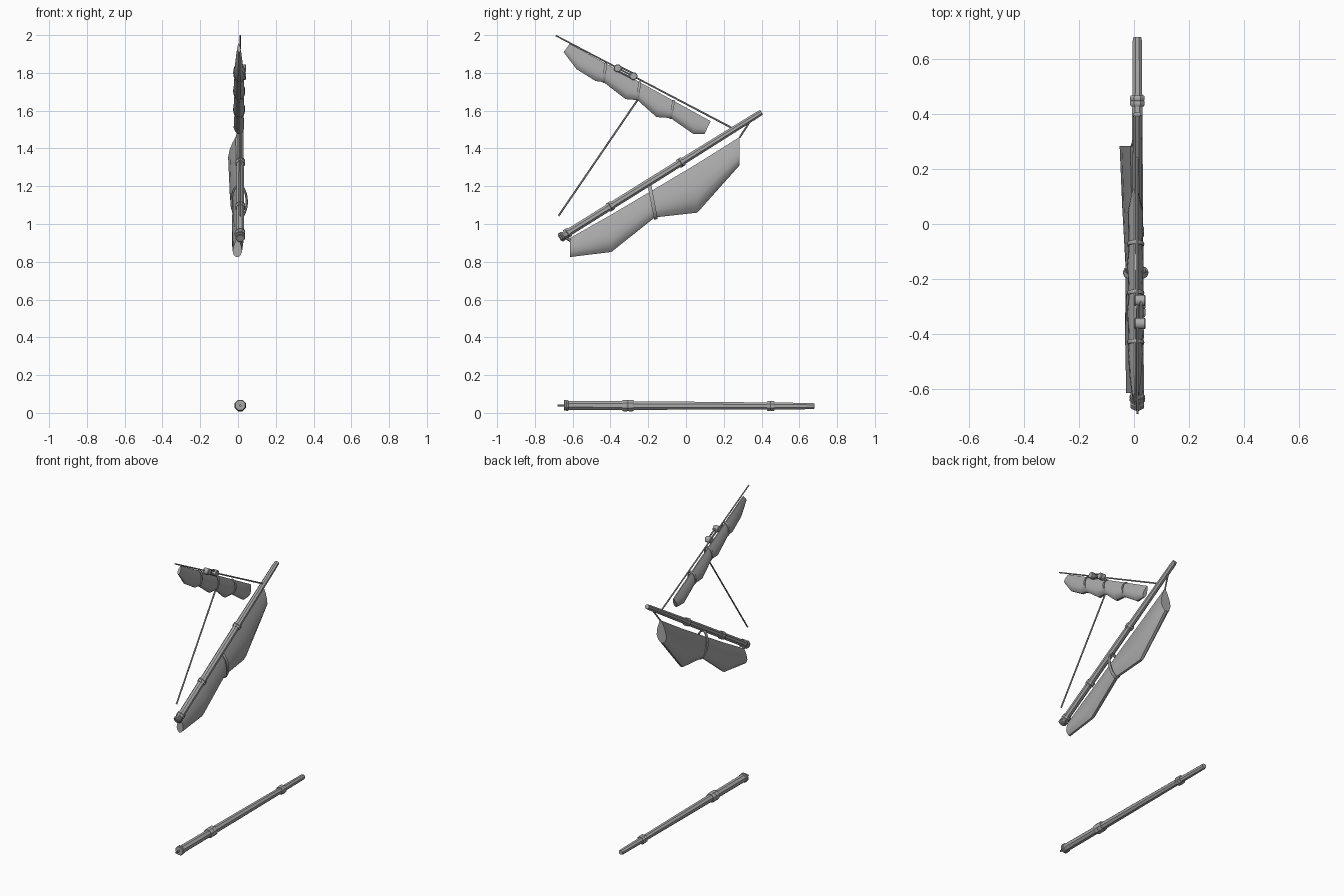
import bpy, bmesh, math
from mathutils import Vector

if "Cube" in bpy.data.objects:
    bpy.data.objects.remove(bpy.data.objects["Cube"])

grey = bpy.data.materials.new("weathered grey")
grey.diffuse_color = (0.40, 0.40, 0.40, 1)
grey.use_nodes = True
grey.node_tree.nodes["Principled BSDF"].inputs["Base Color"].default_value = grey.diffuse_color
X = 0.012  # centre plane of the spars


def finish(name, bm, angle=35):
    bmesh.ops.recalc_face_normals(bm, faces=bm.faces[:])
    me = bpy.data.meshes.new(name)
    bm.to_mesh(me)
    bm.free()
    ob = bpy.data.objects.new(name, me)
    bpy.context.collection.objects.link(ob)
    me.materials.append(grey)
    bpy.ops.object.select_all(action='DESELECT')
    ob.select_set(True)
    bpy.context.view_layer.objects.active = ob
    bpy.ops.object.shade_smooth_by_angle(angle=math.radians(angle))
    return ob


def skin(name, rings, closed=False, angle=35):
    """Bridge equal rings of points; cap the ends unless closed."""
    bm = bmesh.new()
    vs = [[bm.verts.new(p) for p in r] for r in rings]
    n = len(vs[0])
    for a, b in zip(vs, vs[1:] + (vs[:1] if closed else [])):
        for i in range(n):
            j = (i + 1) % n
            bm.faces.new((a[i], a[j], b[j], b[i]))
    if not closed:
        bm.faces.new(vs[0])
        bm.faces.new(vs[-1])
    return finish(name, bm, angle)


def rod(name, a, b, profile, sides=8):
    """Turned rod from a to b; profile holds (fraction, radius)."""
    a, b = Vector(a), Vector(b)
    q = (b - a).to_track_quat('Z', 'Y')
    rings = []
    for t, r in profile:
        c = a.lerp(b, t)
        rings.append([c + q @ Vector((r * math.cos(k), r * math.sin(k), 0))
                      for k in (2 * math.pi * (i + 0.5) / sides for i in range(sides))])
    return skin(name, rings)


def collar(name, a, b, t, length, r):
    """Bevelled band around the rod a-b at fraction t."""
    a, b = Vector(a), Vector(b)
    d = (b - a).normalized() * length / 2
    c = a.lerp(b, t)
    rod(name, c - d, c + d, [(0, r * .88), (.15, r), (.42, r), (.5, r * .92),
                             (.58, r), (.85, r), (1, r * .88)])


def loop(name, top, bottom, half_x, cx, r=0.006):
    """Oval rope loop running from top to bottom (y, z)."""
    t, b = Vector((cx, *top)), Vector((cx, *bottom))
    c, up, side = (t + b) / 2, (t - b) / 2, Vector((half_x, 0, 0))
    normal = up.cross(side).normalized()
    rings = []
    for i in range(20):
        k = 2 * math.pi * i / 20
        out = up * math.cos(k) + side * math.sin(k)
        p, o = c + out, out.normalized()
        rings.append([p + o * r * math.cos(m) + normal * 1.6 * r * math.sin(m)
                      for m in (math.pi * j / 3 for j in range(6))])
    skin(name, rings, closed=True, angle=65)


def furled_sail(name, stations):
    """Teardrop sections: (top y, top z, bottom y, bottom z, centre x, half width)."""
    half = [(0, .12), (.2, .5), (.45, .85), (.7, 1), (.88, .75), (1, .25)]
    rings = []
    for ty, tz, by, bz, cx, w in stations:
        t, b = Vector((cx * .5, ty, tz)), Vector((cx, by, bz))
        right = [t.lerp(b, f) + Vector((w * s, 0, 0)) for f, s in half]
        left = [t.lerp(b, f) - Vector((w * s, 0, 0)) for f, s in reversed(half)]
        rings.append(right + left)
    skin(name, rings, angle=40)


# Mast lying on the ground
m0, m1 = (X, -.645, .04), (X, .68, .036)
rod("mast", m0, m1, [(0, .026), (.5, .023), (.99, .018), (1, .015)])
collar("mast_foot_cap", m0, m1, .008, .025, .031)
collar("mast_lower_band", m0, m1, .255, .065, .033)
collar("mast_upper_band", m0, m1, .825, .04, .029)
rod("mast_pin", (X, -.68, .04), (X, -.64, .04), [(0, .006), (1, .006)])

# Main yard
y0, y1 = (X, -.67, .925), (X, .40, 1.592)
rod("main_yard", y0, y1, [(0, .018), (.02, .021), (.5, .021), (.98, .017), (1, .015)])
collar("yard_foot_cap", y0, y1, .012, .022, .027)
for i, t in enumerate((.04, .252, .6)):
    collar(f"yard_band_{i}", y0, y1, t, .032, .027)

# Main sail, gathered under the yard
furled_sail("main_sail", [
    (-.615, .925, -.615, .825, -.004, .025), (-.395, 1.05, -.395, .852, -.002, .031),
    (-.175, 1.18, -.165, 1.035, 0, .030), (.06, 1.32, .06, 1.06, -.008, .036),
    (.283, 1.46, .283, 1.31, -.018, .037)])
loop("main_sail_tie", (-.193, 1.205), (-.160, 1.03), .040, .006, .007)
rod("rear_lashing", (-.008, .283, 1.457), (X, .34, 1.545), [(0, .005), (1, .005)], 6)
rod("front_lashing", (0, -.60, .905), (X, -.655, .94), [(0, .008), (1, .008)], 6)

# Upper spar and its stay
rod("upper_spar", (X, -.69, 1.998), (X, .25, 1.505), [(0, .004), (1, .005)], 6)
rod("stay", (X, -.257, 1.656), (X, -.675, 1.043), [(0, .005), (1, .005)], 6)

# Small upper sail, tied in four gathers
tops = [-.616, -.54, -.46, -.425, -.30, -.245, -.13, -.065, .05, .13]
bottoms = [(-.648, 1.91), (-.58, 1.82), (-.479, 1.757), (-.436, 1.751), (-.32, 1.661),
           (-.257, 1.656), (-.156, 1.566), (-.082, 1.561), (.04, 1.476), (.098, 1.476)]
widths = [.010, .020, .027, .024, .030, .024, .030, .024, .028, .014]
slope = lambda y: 1.955 - .55 * (y + .616)
furled_sail("upper_sail", [(y, slope(y), *b, .006, w)
                           for y, b, w in zip(tops, bottoms, widths)])
for i in (3, 5, 7):
    loop(f"upper_sail_tie_{i}", (tops[i], slope(tops[i])), bottoms[i], .027, .006, .005)

# Pair of pulley wheels linked on the upper spar
pulleys = [(-.362, 1.825), (-.278, 1.783)]
for i, (y, z) in enumerate(pulleys):
    rod(f"pulley_{i}", (X - .010, y, z), (X + .030, y, z),
        [(0, .018), (.1, .021), (.9, .021), (1, .018)], 12)
for i, dz in enumerate((-.014, .014)):
    rod(f"pulley_link_{i}", (X + .012, pulleys[0][0], pulleys[0][1] + dz),
        (X + .012, pulleys[1][0], pulleys[1][1] + dz), [(0, .005), (1, .005)], 6)
